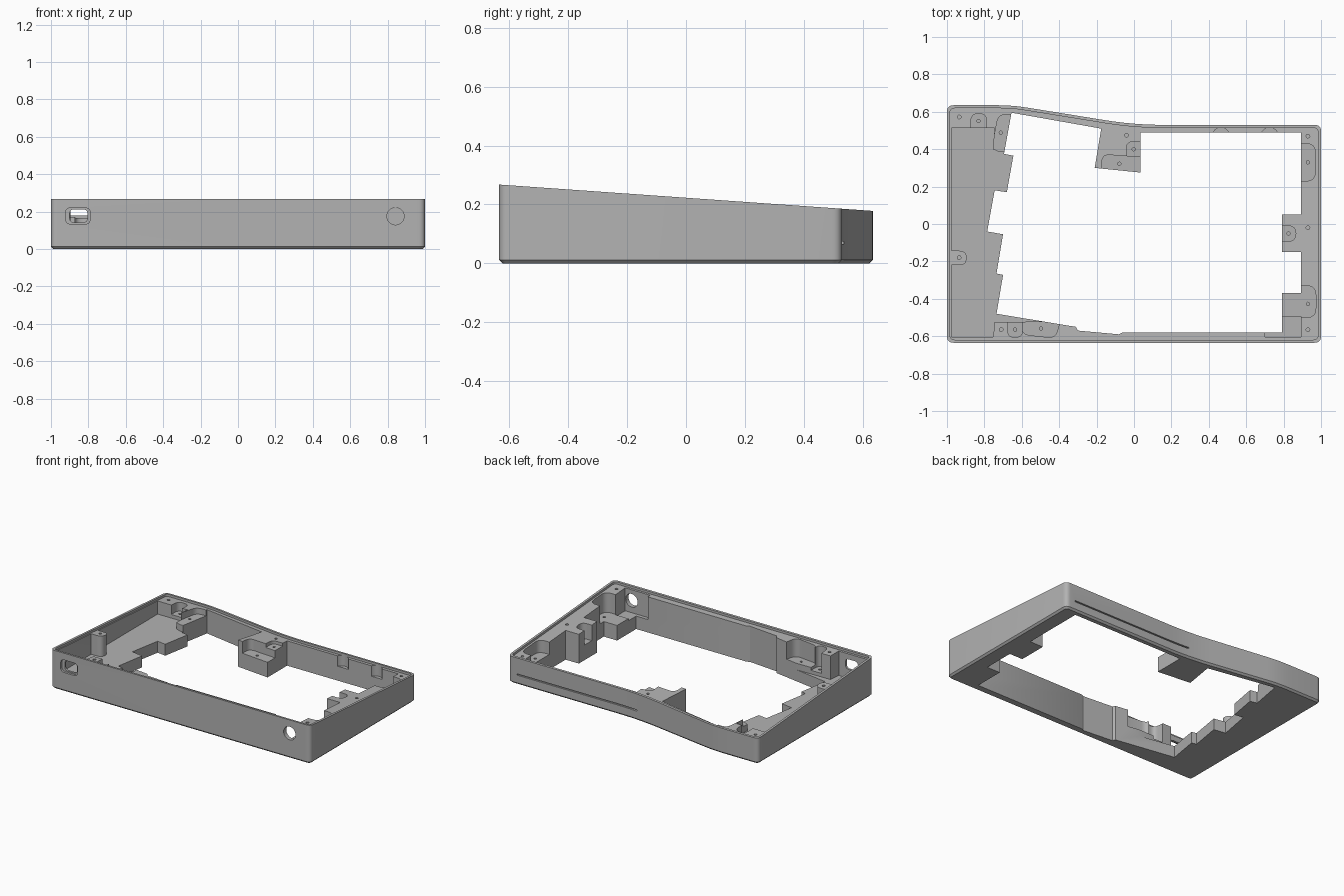
import bpy, bmesh, math
from mathutils import Matrix, Vector

cube = bpy.data.objects.get("Cube")
if cube:
    bpy.data.objects.remove(cube, do_unlink=True)

SLOPE, RIM, SEAT, FLOOR, PAD = -0.0705, 0.2227, 0.207, 0.08, 0.105

grey = bpy.data.materials.new("matte grey")
grey.use_nodes = True
grey.diffuse_color = (0.45, 0.45, 0.45, 1)
grey.node_tree.nodes["Principled BSDF"].inputs["Base Color"].default_value = (0.45, 0.45, 0.45, 1)


def flat(z):
    return lambda y: z


def tilt(z):
    return lambda y: z + SLOPE * y


def rounded(points, cuts, steps=6):
    """Round each corner of a polygon by its own cut length."""
    result = []
    for i, p in enumerate(points):
        p, a, b = Vector(p), Vector(points[i - 1]), Vector(points[(i + 1) % len(points)])
        cut = cuts[i] if isinstance(cuts, (list, tuple)) else cuts
        if cut <= 0:
            result.append(p)
            continue
        start, end = p + (a - p).normalized() * cut, p + (b - p).normalized() * cut
        for s in range(steps + 1):
            t = s / steps
            result.append(start * (1 - t) ** 2 + p * 2 * t * (1 - t) + end * t * t)
    return result


def inset(points, d):
    """Move every side of a counter-clockwise polygon inward."""
    result = []
    for i, p in enumerate(points):
        p = Vector(p)
        u = (p - Vector(points[i - 1])).normalized()
        v = (Vector(points[(i + 1) % len(points)]) - p).normalized()
        n, m = Vector((-u.y, u.x)), Vector((-v.y, v.x))
        result.append(p + (n + m) * d / (1 + n.dot(m)))
    return result


def box(x0, x1, y0, y1):
    return [(x0, y0), (x1, y0), (x1, y1), (x0, y1)]


def circle(x, y, r, n=24):
    return [(x + r * math.cos(math.tau * i / n), y + r * math.sin(math.tau * i / n)) for i in range(n)]


def prism(name, points, low, high, chamfer=0, upright=False):
    bm = bmesh.new()
    bottom = [bm.verts.new((p[0], p[1], low(p[1]))) for p in points]
    top = [bm.verts.new((p[0], p[1], high(p[1]))) for p in points]
    bm.faces.new(bottom)
    bm.faces.new(top)
    for i in range(len(points)):
        bm.faces.new((bottom[i - 1], bottom[i], top[i], top[i - 1]))
    bmesh.ops.recalc_face_normals(bm, faces=bm.faces)
    if chamfer:
        edges = [e for e in bm.edges if all(v in bottom for v in e.verts)]
        bmesh.ops.bevel(bm, geom=edges, offset=chamfer, segments=1, affect='EDGES')
    if upright:
        bm.transform(Matrix.Rotation(math.pi / 2, 4, 'X'))
    mesh = bpy.data.meshes.new(name)
    bm.to_mesh(mesh)
    bm.free()
    obj = bpy.data.objects.new(name, mesh)
    bpy.context.collection.objects.link(obj)
    mesh.materials.append(grey)
    return obj


def carve(points, low, high, upright=False, operation='DIFFERENCE'):
    """Cut a prism out of the case, or add it."""
    tool = prism("cutter", points, low, high, upright=upright)
    tool.hide_render = True
    mod = case.modifiers.new("cut", 'BOOLEAN')
    mod.operation, mod.object, mod.solver = operation, tool, 'EXACT'
    bpy.context.view_layer.objects.active = case
    bpy.ops.object.modifier_apply(modifier=mod.name)
    bpy.data.objects.remove(tool, do_unlink=True)


# Outer shell with a sloping top and a bent back
outline = [(-1, -0.635), (1, -0.635), (1, 0.53), (0, 0.53), (-0.65, 0.635), (-1, 0.635)]
corners = [0.035, 0.035, 0.035, 0.16, 0.08, 0.035]
case = prism("case_frame", rounded(outline, corners), flat(0), tilt(RIM), chamfer=0.012)

# Lid recess inside a thin rim
carve(rounded(inset(outline, 0.016), [c - 0.01 for c in corners]), tilt(SEAT), flat(0.5))

# Stepped opening through the bottom
opening = [(-0.735, -0.48), (-0.31, -0.55), (-0.3, -0.57), (-0.08, -0.59), (-0.06, -0.58),
           (0.79, -0.58), (0.79, -0.37), (0.892, -0.37), (0.892, -0.15), (0.79, -0.15),
           (0.79, 0.05), (0.892, 0.05), (0.892, 0.49), (0.035, 0.49), (0.035, 0.275),
           (-0.21, 0.3), (-0.175, 0.51), (-0.655, 0.595), (-0.695, 0.375), (-0.645, 0.365),
           (-0.68, 0.17), (-0.745, 0.18), (-0.785, -0.04), (-0.7, -0.055), (-0.735, -0.265),
           (-0.7, -0.272)]
carve(opening, flat(-0.1), flat(0.5))

# Low floor along the wide side, leaving the corner posts
carve([(-0.977, -0.605), (-0.753, -0.605), (-0.745, -0.525), (-0.4, -0.52), (-0.4, -0.4),
       (-0.6, -0.4), (-0.6, 0.385), (-0.72, 0.385), (-0.755, 0.4), (-0.745, 0.512),
       (-0.977, 0.512)], flat(FLOOR), flat(0.5))

# Side post rising from the floor
carve(rounded(box(-0.985, -0.895, -0.22, -0.143), [0, 0.038, 0.038, 0]),
      flat(0.04), tilt(SEAT), operation='UNION')

# Pockets that lower the fixing pads: outline, corner cuts and height
pockets = [
    (box(-0.872, -0.788, 0.5, 0.59), [0, 0, 0.04, 0.04], PAD),
    ([(-0.765, 0.37), (-0.6, 0.36), (-0.6, 0.585), (-0.725, 0.585)], [0, 0, 0, 0.04], PAD + 0.02),
    (box(-0.675, -0.597, -0.605, -0.5), [0.035, 0.035, 0, 0], PAD),
    ([(-0.599, -0.59), (-0.42, -0.61), (-0.39, -0.5), (-0.6, -0.5)], [0.04, 0.04, 0, 0], PAD + 0.02),
    ([(-0.18, 0.2), (0.1, 0.2), (0.1, 0.352), (-0.17, 0.372)], [0, 0, 0, 0.04], PAD),
    (box(-0.04, 0.1, 0.3, 0.44), [0, 0, 0, 0.035], PAD + 0.05),
    (box(0.8, 0.97, 0.23, 0.43), [0, 0.05, 0.05, 0], PAD),
    (box(0.7, 0.865, -0.092, -0.01), [0, 0.04, 0.04, 0], PAD),
    (box(0.7, 0.972, -0.5, -0.33), [0, 0.05, 0.05, 0], PAD),
    (box(0.7, 0.892, -0.605, -0.495), 0, PAD - 0.015),
]
for points, cuts, height in pockets:
    carve(rounded(points, cuts), flat(height), flat(0.5))

# Rounded scoops in the back wall
for x in (0.465, 0.725):
    carve(circle(x, 0.47, 0.046), flat(0.1), flat(0.5))

# Lid screw holes, then pad screw holes
for x, y in [(-0.935, 0.572), (-0.935, -0.18), (-0.71, -0.565), (-0.04, 0.474),
             (0.93, 0.47), (0.93, -0.02), (0.93, -0.565)]:
    carve(circle(x, y, 0.01, 12), tilt(SEAT - 0.07), flat(0.5))
for x, y in [(-0.832, 0.551), (-0.712, 0.488), (-0.636, -0.565), (-0.497, -0.558),
             (-0.078, 0.322), (-0.002, 0.4), (0.93, 0.33), (0.826, -0.05), (0.93, -0.427)]:
    carve(circle(x, y, 0.009, 12), flat(0.06), flat(0.5))

# Cable port with a shallow surround, and a round jack hole
carve(rounded(box(-0.922, -0.79, 0.133, 0.22), 0.03), flat(0.62), flat(0.7), upright=True)
carve(rounded(box(-0.9, -0.805, 0.142, 0.212), 0.025), flat(0.56), flat(0.7), upright=True)
carve(circle(0.842, 0.175, 0.046, 32), flat(0.56), flat(0.7), upright=True)

# Thin slot along the back
carve(box(0.0, 0.93, 0.065, 0.074), flat(-0.6), flat(-0.52), upright=True)

# Smooth the rounded corners, keep the edges crisp
bpy.ops.object.select_all(action='DESELECT')
case.select_set(True)
bpy.context.view_layer.objects.active = case
bpy.ops.object.shade_smooth_by_angle(angle=math.radians(30))
